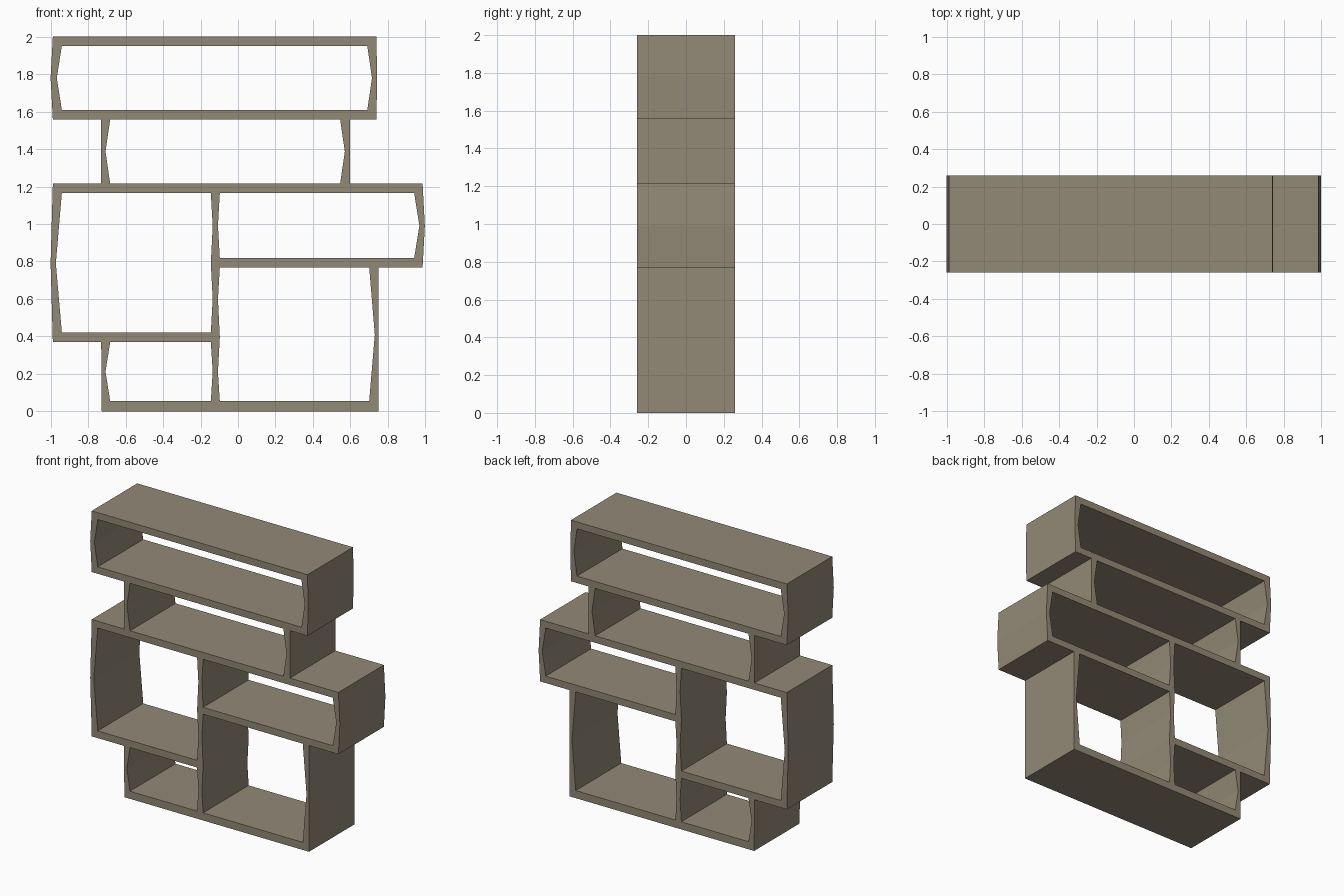
import bpy, bmesh, math

if "Cube" in bpy.data.objects:
    bpy.data.objects.remove(bpy.data.objects["Cube"])

DEPTH = 0.26

# stepped outer silhouette (x, z), side panels slightly bowed
outer = [(-0.727, 0), (0.75, 0), (0.75, 0.768), (0.985, 0.768), (0.997, 0.99), (0.985, 1.215),
         (0.597, 1.215), (0.597, 1.558), (0.738, 1.558), (0.743, 1.78), (0.738, 2.0),
         (-0.988, 2.0), (-1.0, 1.78), (-0.988, 1.558), (-0.73, 1.558), (-0.73, 1.215),
         (-0.988, 1.215), (-1.0, 0.79), (-0.988, 0.37), (-0.73, 0.37)]


def opening(x0, x1, z0, z1, bow_left, bow_right):
    """Compartment opening whose side walls bend outward at mid height."""
    zm = (z0 + z1) / 2
    return [(x0, z0), (x1, z0), (x1 + bow_right, zm), (x1, z1), (x0, z1), (x0 - bow_left, zm)]


openings = [
    opening(-0.94, 0.69, 1.608, 1.95, 0.027, 0.025),
    opening(-0.682, 0.545, 1.215, 1.558, 0.025, 0.025),
    opening(-0.94, 0.94, 0.818, 1.165, 0.027, 0.028),
    opening(-0.682, -0.145, 0.055, 0.37, 0.025, 0.01),
]
# tall left compartment, its divider side pinched twice
openings[2] = opening(-0.097, 0.94, 0.818, 1.165, 0.01, 0.028)
openings.append([(-0.94, 0.422), (-0.145, 0.422), (-0.135, 0.6), (-0.145, 0.79), (-0.135, 0.99),
                 (-0.145, 1.165), (-0.94, 1.165), (-0.972, 0.79)])
# large lower right compartment
openings.append([(-0.097, 0.055), (0.70, 0.055), (0.73, 0.41), (0.70, 0.768), (-0.097, 0.768),
                 (-0.107, 0.6), (-0.097, 0.396), (-0.107, 0.21)])

# shelf frame: filled profile with openings, extruded to depth
curve = bpy.data.curves.new("shelf_frame", 'CURVE')
curve.dimensions = '2D'
curve.fill_mode = 'BOTH'
curve.extrude = DEPTH
for loop in [outer] + openings:
    s = curve.splines.new('POLY')
    s.points.add(len(loop) - 1)
    for p, (x, z) in zip(s.points, loop):
        p.co = (x, z, 0, 1)
    s.use_cyclic_u = True
frame = bpy.data.objects.new("shelf_frame", curve)
frame.rotation_euler.x = math.pi / 2
bpy.context.collection.objects.link(frame)
bpy.context.view_layer.objects.active = frame
frame.select_set(True)
bpy.ops.object.convert(target='MESH')
frame = bpy.context.object
bpy.ops.object.transform_apply(location=False, rotation=True, scale=False)

# weld into one solid with flat faces
bm = bmesh.new()
bm.from_mesh(frame.data)
bmesh.ops.remove_doubles(bm, verts=bm.verts, dist=0.0005)
bmesh.ops.recalc_face_normals(bm, faces=bm.faces)
for f in bm.faces:
    f.smooth = False
bm.to_mesh(frame.data)
bm.free()

# muted wood tone
mat = bpy.data.materials.new("taupe_wood")
mat.diffuse_color = (0.29, 0.25, 0.18, 1)
mat.use_nodes = True
mat.node_tree.nodes["Principled BSDF"].inputs["Base Color"].default_value = mat.diffuse_color
frame.data.materials.clear()
frame.data.materials.append(mat)
